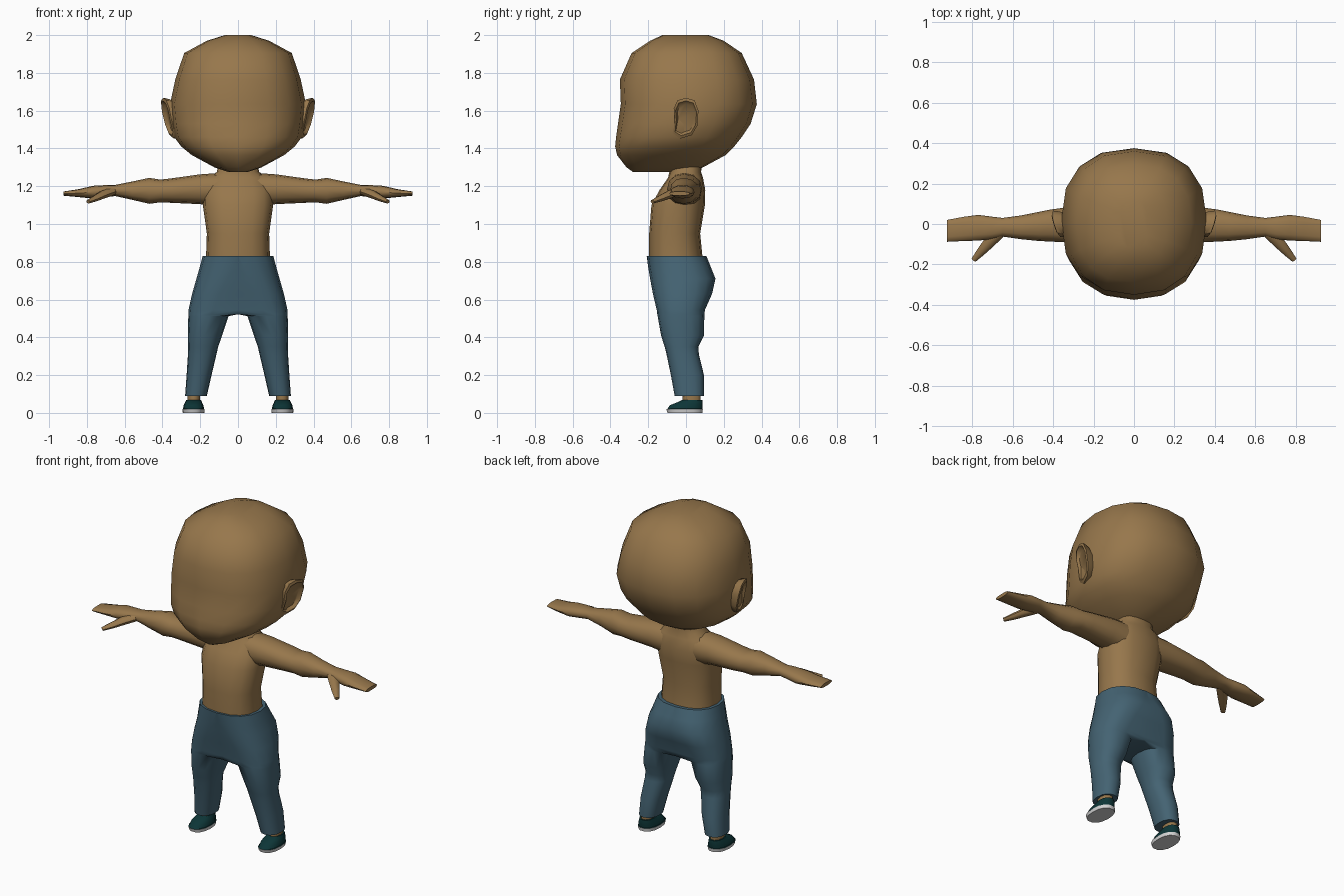
import bpy, bmesh, math
from mathutils import Vector

if "Cube" in bpy.data.objects:
    bpy.data.objects.remove(bpy.data.objects["Cube"])


def material(name, rgb):
    m = bpy.data.materials.new(name)
    m.diffuse_color = (*rgb, 1)
    m.use_nodes = True
    m.node_tree.nodes["Principled BSDF"].inputs["Base Color"].default_value = m.diffuse_color
    return m


SKIN = material("skin", (0.31, 0.185, 0.072))
DENIM = material("denim", (0.058, 0.125, 0.17))
TEAL = material("dark_teal", (0.004, 0.036, 0.038))
WHITE = material("sole_white", (0.65, 0.65, 0.65))


def spow(v, e):
    return math.copysign(abs(v) ** e, v) if abs(v) > 1e-6 else 0.0


def oval(a0, a1, b0, b1, n=2.2, seg=16):
    """Superellipse filling the box a0..a1 by b0..b1."""
    pts = []
    for i in range(seg):
        t = 2 * math.pi * i / seg
        pts.append(((a0 + a1) / 2 + (a1 - a0) / 2 * spow(math.cos(t), 2 / n),
                    (b0 + b1) / 2 + (b1 - b0) / 2 * spow(math.sin(t), 2 / n)))
    return pts


def loft(name, rings, mats, mirror=False, angle=50, rule=None, open_seam=False):
    """Skin a list of equal-length rings, cap both ends."""
    bm = bmesh.new()
    vr = [[bm.verts.new(p) for p in r] for r in rings]
    n = len(vr[0])
    for a, b in zip(vr, vr[1:]):
        for i in range(n):
            j = (i + 1) % n
            bm.faces.new((a[i], a[j], b[j], b[i]))
    bm.faces.new(vr[0])
    bm.faces.new(vr[-1])
    bmesh.ops.recalc_face_normals(bm, faces=bm.faces)
    if open_seam:  # drop faces lying on the mirror plane
        inner = [f for f in bm.faces if all(abs(v.co.x) < 1e-5 for v in f.verts)]
        bmesh.ops.delete(bm, geom=inner, context='FACES')
    if rule:
        for f in bm.faces:
            f.material_index = rule(f)
    me = bpy.data.meshes.new(name)
    bm.to_mesh(me)
    bm.free()
    ob = bpy.data.objects.new(name, me)
    bpy.context.collection.objects.link(ob)
    for m in mats:
        me.materials.append(m)
    bpy.ops.object.select_all(action='DESELECT')
    ob.select_set(True)
    bpy.context.view_layer.objects.active = ob
    bpy.ops.object.shade_smooth_by_angle(angle=math.radians(angle))
    if mirror:
        ob.modifiers.new("mirror", 'MIRROR')
    return ob


def upright(rows, n=2.2, seg=16):
    """Rows of z, x0, x1, y front, y back."""
    return [[(x, y, z) for x, y in oval(x0, x1, y0, y1, n, seg)]
            for z, x0, x1, y0, y1 in rows]


def sym(rows):
    return [(z, -w, w, y0, y1) for z, w, y0, y1 in rows]


# head: flat face, chin pushed forward, round back
loft("head", upright(sym([
    (1.275, .05, -.28, .02), (1.30, .125, -.315, .09), (1.365, .245, -.365, .21),
    (1.41, .30, -.375, .255), (1.46, .338, -.37, .295), (1.53, .35, -.36, .342),
    (1.635, .36, -.345, .375), (1.765, .332, -.35, .36), (1.905, .285, -.288, .295),
    (1.97, .165, -.19, .20), (2.0, .07, -.125, .12)]), 2.4), [SKIN])

# ears: thin cups flaring outward towards the back
ear = [(-.045, 1.655), (.0, 1.668), (.045, 1.655), (.066, 1.60), (.06, 1.52),
       (.03, 1.47), (-.03, 1.452), (-.068, 1.475), (-.06, 1.55), (-.065, 1.61)]


def ear_ring(scale, dx):
    out = []
    for y, z in ear:
        y2, z2 = y * scale, 1.56 + (z - 1.56) * scale
        out.append((.372 + .30 * y2 + .22 * (z2 - 1.56) + dx, y2, z2))
    return out


loft("ears", [ear_ring(.75, -.08), ear_ring(.95, -.025), ear_ring(1, 0),
              ear_ring(.85, .006), ear_ring(.7, -.012)], [SKIN], mirror=True)

# torso and neck
loft("torso", upright(sym([
    (.80, .17, -.195, .09), (.95, .165, -.195, .075), (1.10, .186, -.183, .10),
    (1.18, .185, -.14, .102), (1.245, .16, -.095, .09), (1.275, .112, -.088, .08),
    (1.34, .10, -.09, .085)]), 2.4), [SKIN])

# arms: rows of x, y front, y back, z bottom, z top
arm_rows = [(.10, -.10, .085, 1.09, 1.27), (.20, -.10, .085, 1.105, 1.263),
            (.35, -.09, .08, 1.112, 1.242), (.41, -.087, .072, 1.115, 1.235),
            (.47, -.084, .06, 1.107, 1.244), (.56, -.075, .042, 1.128, 1.225),
            (.65, -.062, .03, 1.148, 1.207), (.70, -.075, .036, 1.142, 1.206),
            (.77, -.082, .045, 1.135, 1.202), (.84, -.084, .036, 1.142, 1.185),
            (.925, -.088, .02, 1.15, 1.172)]
loft("arms", [[(x, y, z) for y, z in oval(y0, y1, z0, z1, 2.3, 12)]
              for x, y0, y1, z0, z1 in arm_rows], [SKIN], mirror=True)


# thumbs: tapered tubes angled forward and down
def tube(path):
    rings = []
    a = (Vector(path[-1][:3]) - Vector(path[0][:3])).normalized()
    u = a.cross(Vector((0, 0, 1))).normalized()
    v = u.cross(a)
    for x, y, z, r in path:
        rings.append([Vector((x, y, z)) + u * p + v * q
                      for p, q in oval(-r, r, -r * .75, r * .75, 2.2, 8)])
    return rings


loft("thumbs", tube([(.66, -.035, 1.175, .03), (.715, -.09, 1.155, .029),
                     (.755, -.135, 1.135, .022), (.793, -.178, 1.118, .013)]),
     [SKIN], mirror=True)

# trousers: one leg reaching the centre plane at the hips, mirrored
# rows of z, outer x, middle x, inner x, y front, y back
leg_rows = [(.83, .187, 0, 0, -.208, .108), (.77, .203, .03, 0, -.20, .132),
            (.71, .22, .06, 0, -.19, .156), (.63, .243, .10, 0, -.175, .138),
            (.545, .262, .13, 0, -.155, .10), (.522, .263, .14, 0, -.152, .098),
            (.512, .263, .15, .05, -.15, .097), (.41, .266, .178, .084, -.132, .095),
            (.35, .264, .185, .105, -.113, .066), (.31, .265, .19, .114, -.103, .068),
            (.20, .272, .206, .14, -.08, .095), (.09, .28, .222, .165, -.06, .095)]


def leg_ring(z, xo, xm, xi, y0, y1):
    out = []
    for i in range(16):
        t = 2 * math.pi * i / 16
        c, s = math.cos(t), math.sin(t)
        ey = .87
        if c > -.01:
            x = xm + (xo - xm) * spow(c, .87)
        elif xi == 0:
            x, ey = 0, .3
        else:
            x = xm + (xm - xi) * spow(c, .87)
        out.append((x, (y0 + y1) / 2 + (y1 - y0) / 2 * spow(s, ey), z))
    return out


loft("trousers", [leg_ring(*r) for r in leg_rows], [DENIM], mirror=True,
     open_seam=True)

# ankles
loft("ankles", upright([(.04, .20, .268, -.02, .08), (.13, .20, .268, -.02, .08)],
                       2.2, 10), [SKIN], mirror=True)

# shoes: white sole below, dark upper above
loft("shoes", upright([
    (0, .178, .292, -.10, .088), (.02, .176, .295, -.106, .091),
    (.022, .180, .291, -.10, .088), (.04, .183, .288, -.088, .09),
    (.055, .19, .28, -.05, .09), (.068, .195, .274, -.022, .088)], 2.3, 14),
    [TEAL, WHITE], mirror=True, angle=40,
    rule=lambda f: 1 if f.calc_center_median().z < .0205 else 0)
